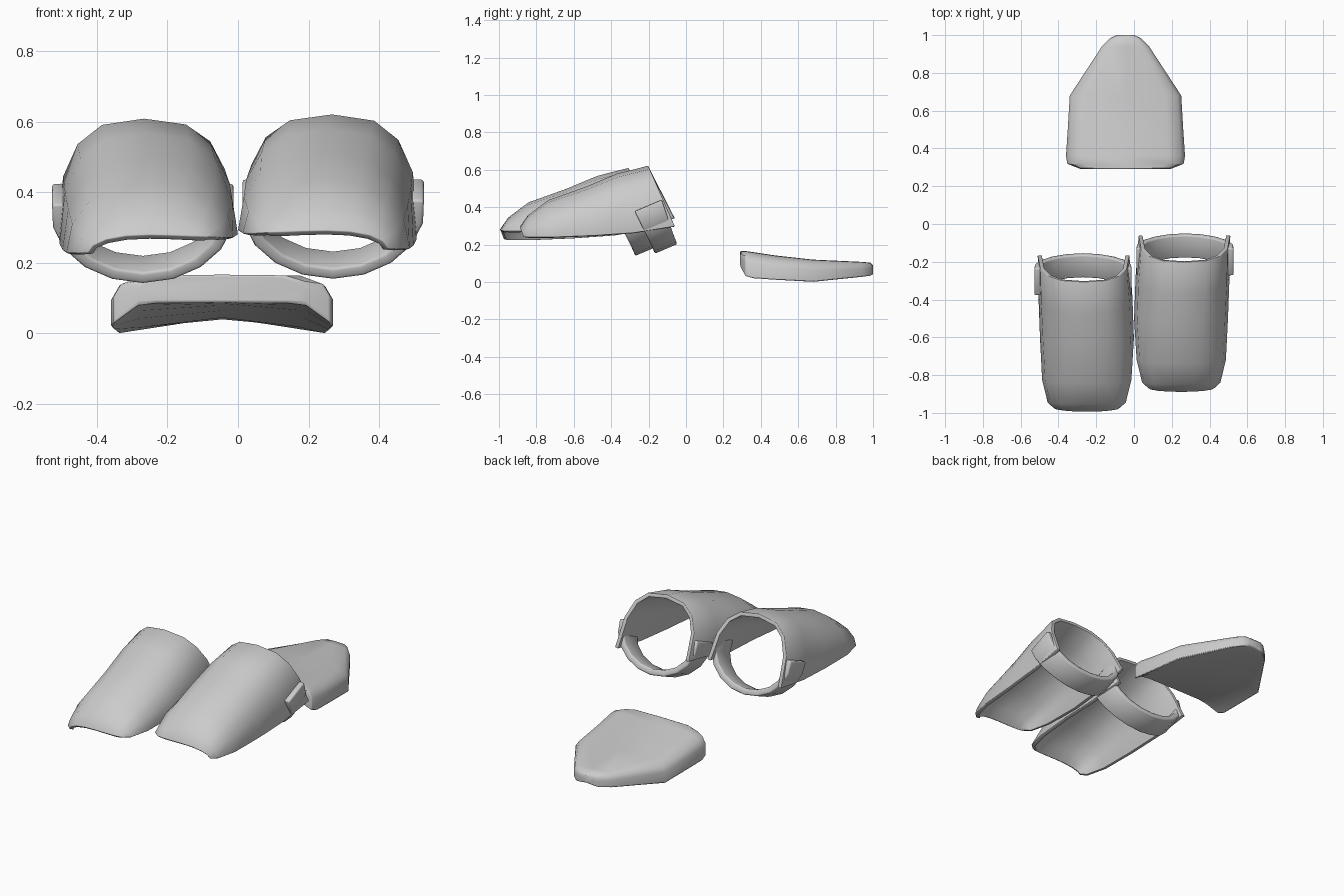
import bpy
from math import sin, cos, radians, copysign

if "Cube" in bpy.data.objects:
    bpy.data.objects.remove(bpy.data.objects["Cube"])


def make_object(name, verts, faces, thickness=0.0, bevel=0.008):
    me = bpy.data.meshes.new(name)
    me.from_pydata(verts, [], faces)
    me.update()
    me.polygons.foreach_set("use_smooth", [True] * len(me.polygons))
    me.set_sharp_from_angle(angle=radians(42))
    ob = bpy.data.objects.new(name, me)
    bpy.context.collection.objects.link(ob)
    if thickness:
        so = ob.modifiers.new("thickness", 'SOLIDIFY')
        so.thickness = thickness
        so.offset = -1
    bv = ob.modifiers.new("soft_edge", 'BEVEL')
    bv.width = bevel
    bv.segments = 2
    bv.limit_method = 'ANGLE'
    bv.angle_limit = radians(50)
    return ob


def strip_faces(rows, n, flip=False, closed=False):
    faces = []
    for i in range(rows - 1):
        for j in range(n if closed else n - 1):
            k = (j + 1) % n
            f = (i * n + j, (i + 1) * n + j, (i + 1) * n + k, i * n + k)
            faces.append(f[::-1] if flip else f)
    return faces


def spow(v, p):
    return copysign(abs(v) ** p, v)


# arched foot cover: base y, centre x, half width, base z, top z, lean, squareness power
SHELL = [(-.87, .25, .175, .264, .292, -.4, 1.0), (-.84, .25, .208, .262, .355, -.15, 1.0),
         (-.72, .25, .237, .262, .438, .1, .92), (-.50, .249, .249, .27, .51, .15, .85),
         (-.28, .257, .249, .285, .58, .3, .78), (-.06, .267, .243, .32, .622, .47, .74)]
N = 9


def foot_cover(name, side, dy, dz):
    verts = []
    for y, cx, hw, base, top, lean, p in SHELL:
        for j in range(N):
            t = radians(180 * j / (N - 1))
            u, v = spow(cos(t), p), abs(sin(t)) ** p
            h = (top - base) * v
            z = base + h - .022 * u * (1 - v)
            # the toe lip curves forward in the middle
            yy = y - lean * h if lean > 0 else y + lean * .05 * v
            verts.append((side * (cx + hw * u), yy + dy, z + dz))
    make_object(name, verts, strip_faces(len(SHELL), N, flip=side < 0), .022)


# heel band: tilted ring segment passing below the opening
def heel_band(name, side, dy, dz):
    verts, n = [], 11
    for w in (-1, 1):
        for j in range(n):
            t = radians(-188 + 196 * j / (n - 1))
            a = w * (.065 + .012 * max(0, 1 + sin(t) * 1.2))
            x = .27 + .26 * cos(t)
            r = .22 * sin(t)
            verts.append((side * x, -.19 + .92 * a - .38 * r + dy,
                          .38 + .39 * a + .92 * r + dz))
    make_object(name, verts, strip_faces(2, n, flip=side < 0), .035)


for label, side, dy, dz in (("left", 1, 0, 0), ("right", -1, -.105, -.012)):
    foot_cover(label + "_foot_cover", side, dy, dz)
    heel_band(label + "_heel_band", side, dy, dz)

# tail flap: y, half width, top z, lower edge z, underside z, underside flatness
FLAP = [(.29, .235, .165, .085, .088, .9), (.318, .308, .164, .03, .085, .9),
        (.36, .315, .158, .018, .08, .75), (.48, .307, .14, .01, .065, .6),
        (.68, .295, .118, 0, .045, .4), (.94, .125, .106, .027, .04, .35),
        (.985, .08, .102, .033, .041, .35), (1.0, .045, .088, .04, .045, .35)]
verts = []
for y, hw, top, low, under, flat in FLAP:
    m = low + (top - low) * .55
    e = low + (under - low) * flat
    half = [(1, low), (1, m), (.93, m + (top - m) * .6), (.72, top)]
    sec = half + [(0, top + .002)] + [(-u, z) for u, z in reversed(half)]
    sec += [(-.75, e), (0, under), (.75, e)]
    verts += [(-.045 + hw * u, y, z) for u, z in sec]
n = 12
faces = strip_faces(len(FLAP), n, closed=True)
last = (len(FLAP) - 1) * n
faces += [tuple(range(n)), tuple(range(last + n - 1, last - 1, -1))]
make_object("tail_flap", verts, faces, bevel=.006)
